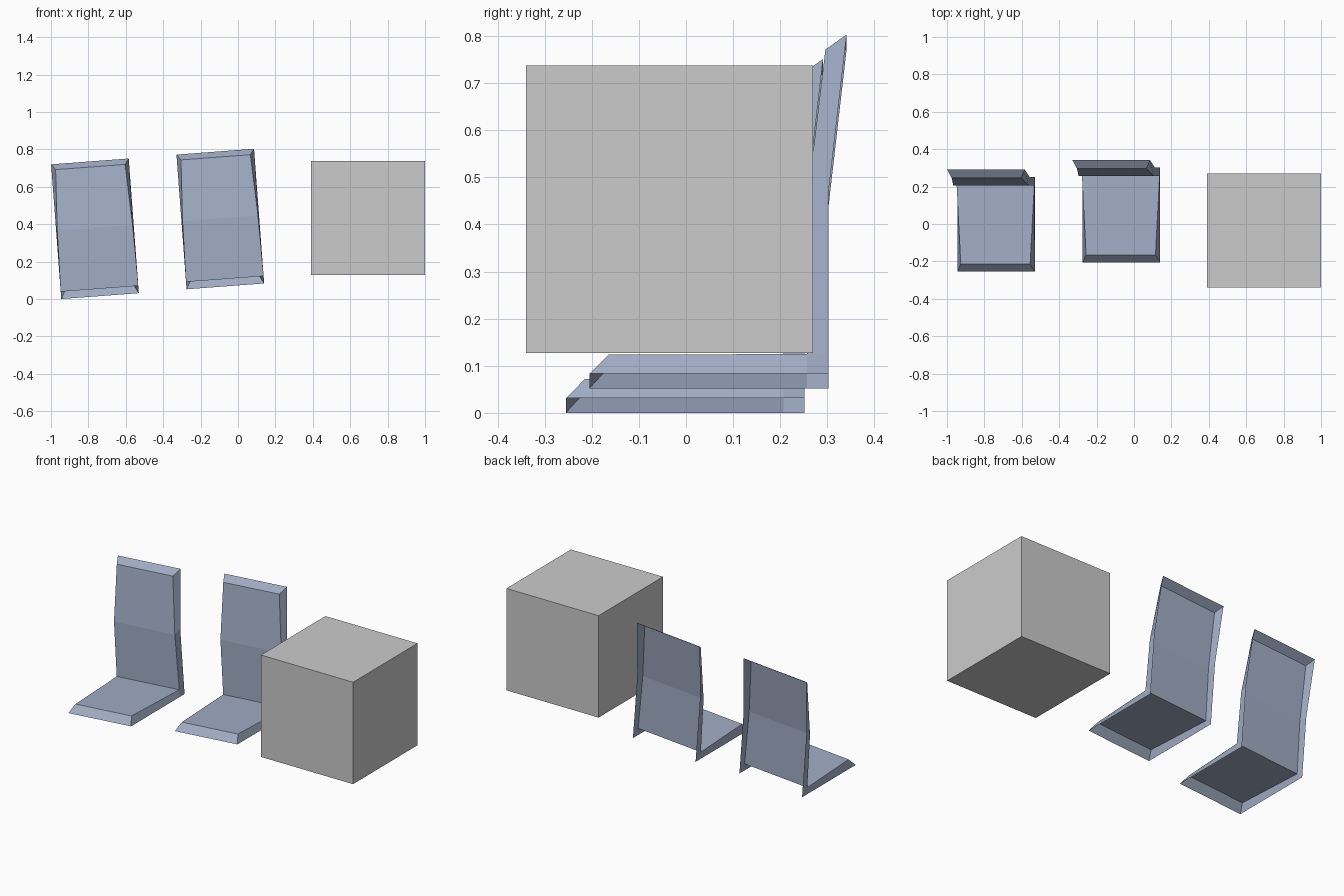
import bpy, bmesh, math

if "Cube" in bpy.data.objects:
    bpy.data.objects.remove(bpy.data.objects["Cube"])

HALF = 0.208          # half width of a chair shell
fabric = bpy.data.materials.new("blue_fabric")
fabric.diffuse_color = (0.36, 0.42, 0.56, 1)
fabric.use_nodes = True
fabric.node_tree.nodes["Principled BSDF"].inputs["Base Color"].default_value = fabric.diffuse_color

# Side profiles (y, z, side inset): raised panel and its open outer rim
panel = [(-0.165, 0.042, 0.022), (0.257, 0.042, 0.0),
         (0.257, 0.365, 0.006), (0.296, 0.692, 0.022)]
rim = [(-0.205, 0.0, 0), (0.257, 0.0, 0), (0.302, 0.0, 0),
       (0.302, 0.042, 0), (0.302, 0.382, 0), (0.341, 0.722, 0)]


def chair_mesh():
    bm = bmesh.new()

    def row(profile, side):
        return [bm.verts.new((HALF + side * (HALF - i), y, z)) for y, z, i in profile]

    pl, pr = row(panel, -1), row(panel, 1)
    rl, rr = row(rim, -1), row(rim, 1)
    # seat, lower back and upper back panels
    for i in range(3):
        bm.faces.new((pl[i], pr[i], pr[i + 1], pl[i + 1]))
    # front and top bevel strips
    bm.faces.new((rl[0], rr[0], pr[0], pl[0]))
    bm.faces.new((pl[3], pr[3], rr[5], rl[5]))
    # side rims with a square at the corner
    for p, r, flip in ((pl, rl, True), (pr, rr, False)):
        for f in ((r[0], r[1], p[1], p[0]), (r[1], r[2], r[3], p[1]),
                  (p[1], r[3], r[4], p[2]), (p[2], r[4], r[5], p[3])):
            bm.faces.new(f[::-1] if flip else f)
    me = bpy.data.meshes.new("chair_shell")
    bm.to_mesh(me)
    bm.free()
    me.materials.append(fabric)
    return me


# Two tilted chair shells
mesh = chair_mesh()
for name, loc in (("left_chair", (-0.945, -0.05, 0.0)), ("middle_chair", (-0.275, 0, 0.052))):
    ob = bpy.data.objects.new(name, mesh)
    ob.location = loc
    ob.rotation_euler = (0, math.radians(-4.3), 0)
    bpy.context.collection.objects.link(ob)

# Plain block
bpy.ops.mesh.primitive_cube_add(size=0.61, location=(0.695, -0.035, 0.432))
bpy.context.object.name = "block"
